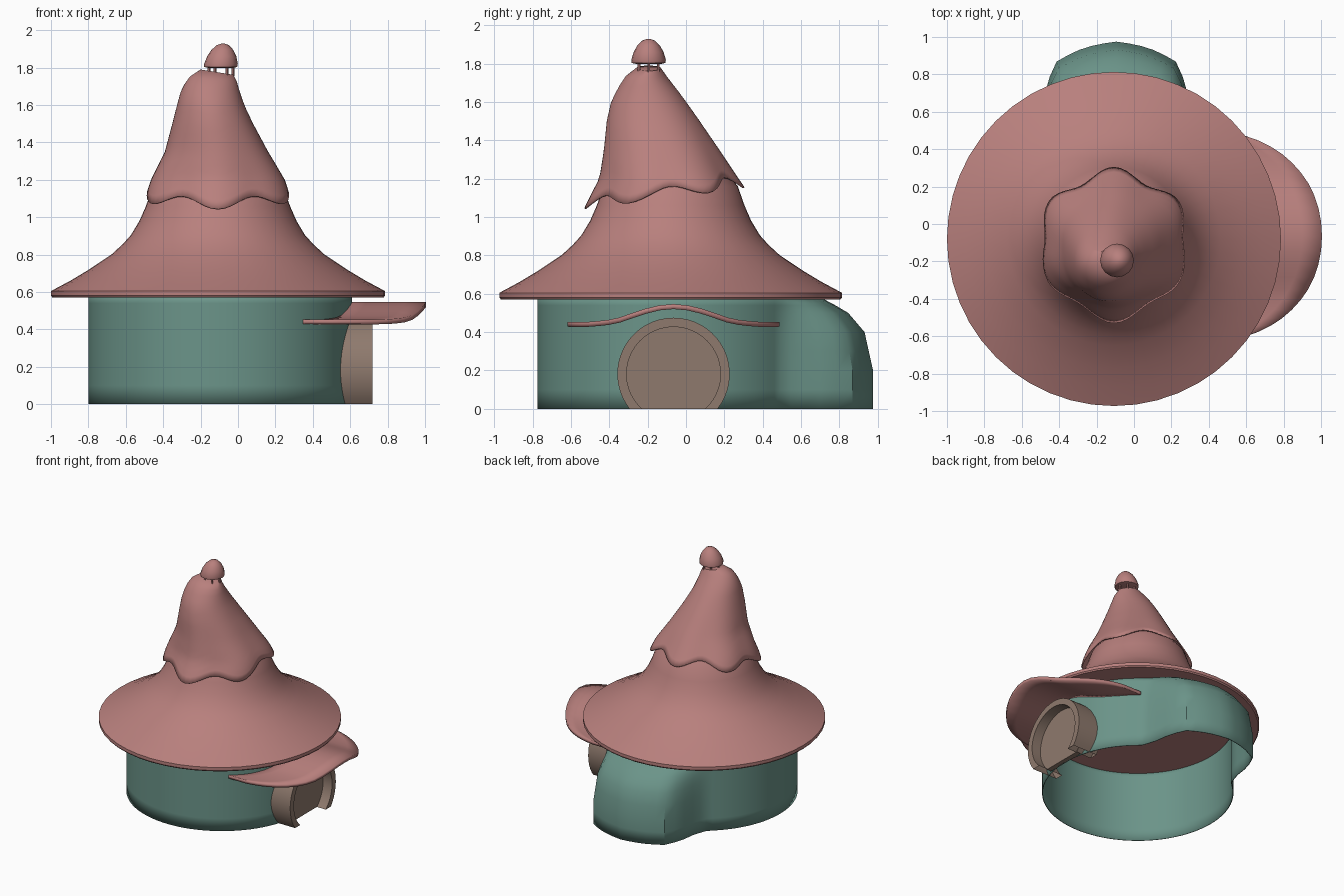
import bpy, math
from math import sin, cos, pi, radians

cube = bpy.data.objects.get("Cube")
if cube:
    bpy.data.objects.remove(cube, do_unlink=True)


def make_material(name, rgb):
    m = bpy.data.materials.new(name)
    m.use_nodes = True
    m.diffuse_color = (*rgb, 1)
    bsdf = m.node_tree.nodes["Principled BSDF"]
    bsdf.inputs["Base Color"].default_value = (*rgb, 1)
    bsdf.inputs["Roughness"].default_value = 0.8
    return m


PINK = make_material("dusty pink", (0.48, 0.215, 0.205))
TEAL = make_material("muted teal", (0.147, 0.296, 0.25))
BROWN = make_material("warm brown", (0.275, 0.195, 0.155))


def lerp_table(table, t):
    """Piecewise linear lookup in a list of (key, value...) rows."""
    if t <= table[0][0]:
        return table[0][1:]
    for a, b in zip(table, table[1:]):
        if t <= b[0]:
            f = (t - a[0]) / (b[0] - a[0])
            return tuple(u + (v - u) * f for u, v in zip(a[1:], b[1:]))
    return table[-1][1:]


def loft(name, rings, mat, closed=True, cap_start=False, cap_end=False, thick=0, angle=35):
    """Skin a list of equal length point rings."""
    n = len(rings[0])
    verts = [p for r in rings for p in r]
    faces = []
    for i in range(len(rings) - 1):
        for j in range(n if closed else n - 1):
            k = (j + 1) % n
            faces.append((i * n + j, i * n + k, (i + 1) * n + k, (i + 1) * n + j))
    if cap_start:
        faces.append(tuple(reversed(range(n))))
    if cap_end:
        faces.append(tuple(range(len(verts) - n, len(verts))))
    me = bpy.data.meshes.new(name)
    me.from_pydata(verts, [], faces)
    me.materials.append(mat)
    ob = bpy.data.objects.new(name, me)
    bpy.context.collection.objects.link(ob)
    if thick:
        s = ob.modifiers.new("thickness", 'SOLIDIFY')
        s.thickness, s.offset = thick, -1
    bpy.ops.object.select_all(action='DESELECT')
    ob.select_set(True)
    bpy.context.view_layer.objects.active = ob
    bpy.ops.object.shade_smooth_by_angle(angle=radians(angle))
    return ob


def circle(cx, cy, r, z, n=48):
    return [(cx + r * cos(2 * pi * i / n), cy + r * sin(2 * pi * i / n), z) for i in range(n)]


# Round wall, open below, with a rounded alcove swelling out at the back
CX, CY, WALL_R = -0.095, -0.07, 0.705
swell = [(0, .34), (10, .32), (19, .285), (25, .18), (31, .06), (38, 0)]
swell_height = [(0, 1), (.2, 1), (.4, .87), (.5, .62), (.57, .27), (.58, .2)]


def wall_ring(z):
    pts = []
    for i in range(96):
        a = 2 * pi * i / 96
        off = abs(math.degrees(a) - 90)
        r = WALL_R + lerp_table(swell, off)[0] * lerp_table(swell_height, z)[0]
        pts.append((CX + r * cos(a), CY + r * sin(a), z))
    return pts


loft("wall", [wall_ring(z) for z in (0, .1, .2, .3, .4, .45, .5, .54, .58)], TEAL, thick=.006)

# Wide roof with a thin brim edge and closed underside
roof = [(.885, .57), (.893, .58), (.893, .605), (.79, .66), (.69, .72), (.57, .80), (.51, .855),
        (.465, .905), (.42, .98), (.385, 1.06), (.35, 1.16), (.27, 1.26)]
loft("roof_brim", [circle(-.107, -.08, r, z) for r, z in roof], PINK, cap_start=True, cap_end=True)

# Drooping hood: rows of height, x min, x max, y min, y max
hood = [(1.04, -.51, .295, -.52, .34), (1.13, -.50, .285, -.48, .31), (1.2, -.475, .26, -.445, .265),
        (1.35, -.395, .165, -.425, .17), (1.5, -.352, .082, -.412, .07), (1.6, -.325, .035, -.39, 0),
        (1.66, -.307, .015, -.36, -.045), (1.71, -.28, 0, -.33, -.085), (1.75, -.245, -.01, -.30, -.115),
        (1.775, -.2, -.025, -.26, -.13)]


def hood_ring(t, n=72):
    pts = []
    for i in range(n):
        a = 2 * pi * i / n
        hem = 1.13 + .055 * sin(a) + .03 * cos(6 * a)      # scalloped hem
        z = hem + (1.775 - hem) * t
        x0, x1, y0, y1 = lerp_table(hood, z)
        ripple = 1 - .03 * cos(6 * a) * (1 - t) ** 2
        x = (x0 + x1) / 2 + (x1 - x0) / 2 * cos(a) * ripple
        y = (y0 + y1) / 2 + (y1 - y0) / 2 * sin(a) * ripple
        pts.append((x, y, z - .16 * (x + .11) * t ** 6))
    return pts


loft("hood", [hood_ring(i / 16) for i in range(17)], PINK, cap_end=True, thick=.01, angle=50)

# Tip: small dome held above the hood on short pegs
tip = [(.06, 1.797), (.088, 1.803), (.09, 1.82), (.078, 1.86), (.058, 1.895), (.032, 1.92), (.008, 1.928)]
loft("tip_dome", [circle(-.092 + .1 * (z - 1.81), -.195, r, z, 16) for r, z in tip], PINK,
     cap_start=True, cap_end=True)
for i in range(6):
    a = 2 * pi * i / 6
    x, y = -.092 + .064 * cos(a), -.195 + .058 * sin(a)
    loft("tip_peg", [circle(x, y, .008, z, 6) for z in (1.755, 1.81)], PINK,
         cap_start=True, cap_end=True)

# Porch canopy: half disc bent up over the door
DOOR_Y = -.065
bend = [(0, .52), (.09, .512), (.18, .485), (.27, .452), (.35, .435), (.45, .427), (.56, .428)]
rows = []
for i in range(25):
    d = -.553 * cos(pi * i / 24)
    inner = CX + math.sqrt(max(WALL_R ** 2 - d * d, 0)) - .03
    outer = .45 + math.sqrt(max(.555 ** 2 - d * d, 0))
    z = lerp_table(bend, abs(d))[0]
    rows.append([(inner + (outer - inner) * k / 4, DOOR_Y + d, z) for k in range(5)])
canopy = loft("porch_canopy", [list(reversed(r)) for r in rows], PINK, closed=False, thick=.026)

# Round door frame, cut flat at the ground, and its recessed door
DOOR_Z, OUT_R, IN_R = .182, .293, .245


def arch(x, r, n=36):
    low = math.asin(-DOOR_Z / r)
    return [(x, DOOR_Y + r * cos(low + (pi - 2 * low) * i / n),
             DOOR_Z + r * sin(low + (pi - 2 * low) * i / n)) for i in range(n + 1)]


frame = [arch(.5, IN_R), arch(.5, OUT_R), arch(.72, OUT_R), arch(.72, IN_R), arch(.5, IN_R)]
loft("door_frame", frame, BROWN, closed=False)
loft("door", [arch(.6, IN_R + .005), arch(.64, IN_R + .005)], BROWN, cap_start=True, cap_end=True)
